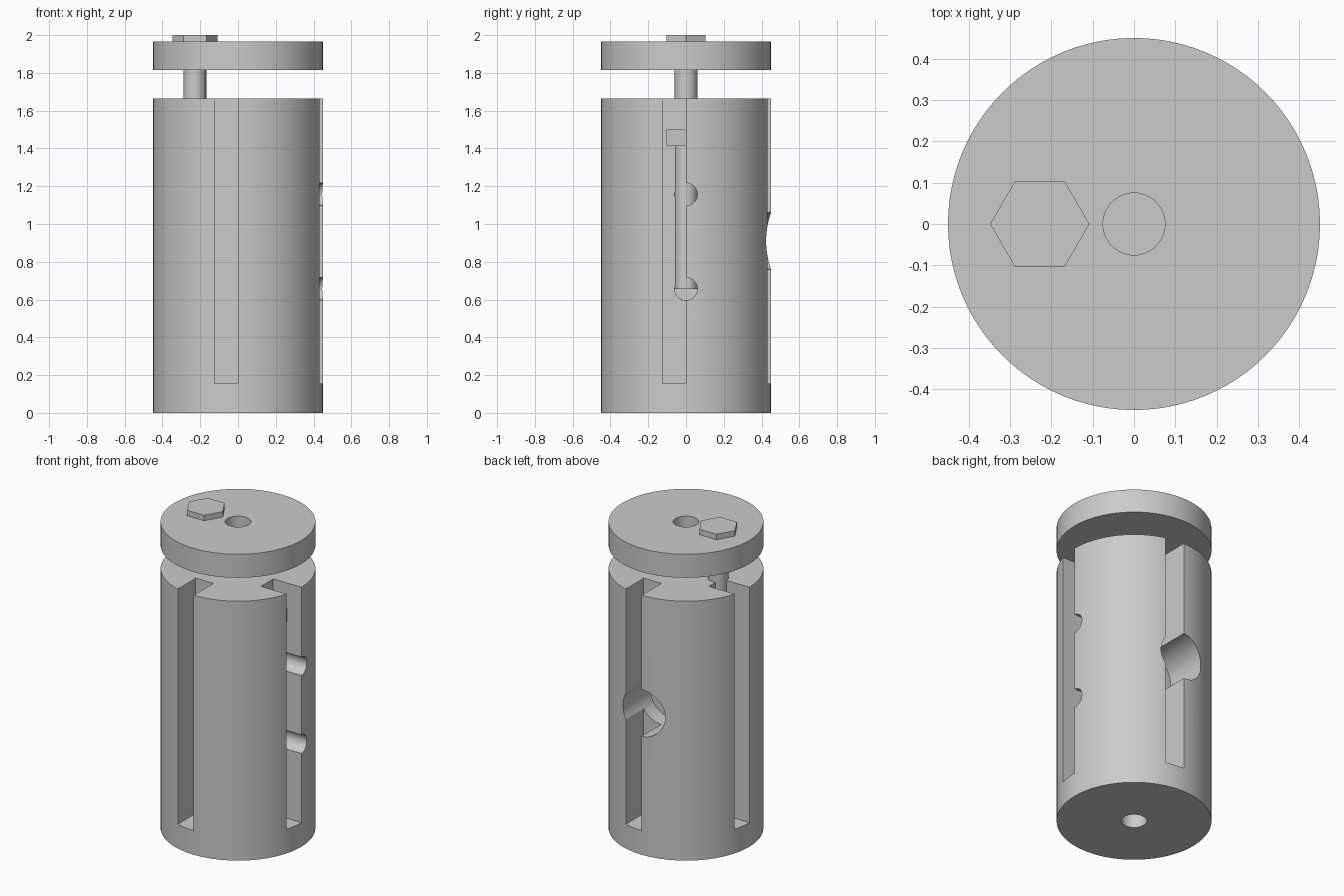
import bpy, math

if "Cube" in bpy.data.objects:
    bpy.data.objects.remove(bpy.data.objects["Cube"])

grey = bpy.data.materials.new("plain grey")
grey.diffuse_color = (0.6, 0.6, 0.6, 1)
grey.use_nodes = True
grey.node_tree.nodes["Principled BSDF"].inputs["Base Color"].default_value = grey.diffuse_color


def cylinder(name, r, z0, z1, x=0, y=0, sides=96, turn=0):
    """Upright cylinder between two heights."""
    bpy.ops.mesh.primitive_cylinder_add(vertices=sides, radius=r, depth=z1 - z0,
                                        location=(x, y, (z0 + z1) / 2), rotation=(0, 0, turn))
    ob = bpy.context.object
    ob.name = name
    return ob


def side_hole(r, length, loc, rot):
    """Horizontal drill cutter."""
    bpy.ops.mesh.primitive_cylinder_add(vertices=64, radius=r, depth=length,
                                        location=loc, rotation=rot)
    return bpy.context.object


def cut(target, cutter):
    """Subtract the cutter and remove it."""
    cutter.hide_render = True
    mod = target.modifiers.new("cut", 'BOOLEAN')
    mod.operation = 'DIFFERENCE'
    mod.solver = 'EXACT'
    mod.object = cutter
    bpy.context.view_layer.objects.active = target
    bpy.ops.object.modifier_apply(modifier=mod.name)
    bpy.data.objects.remove(cutter, do_unlink=True)


def finish(ob):
    ob.data.materials.clear()
    ob.data.materials.append(grey)
    bpy.ops.object.select_all(action='DESELECT')
    ob.select_set(True)
    bpy.context.view_layer.objects.active = ob
    bpy.ops.object.shade_smooth_by_angle(angle=math.radians(30))


# Body with four offset slots, open at the top
body = cylinder("slotted_body", 0.45, 0, 1.664)
for i in range(4):
    a = i * math.pi / 2
    cx, cy = -0.0625, -0.425
    bpy.ops.mesh.primitive_cube_add(
        size=1, rotation=(0, 0, a),
        location=(cx * math.cos(a) - cy * math.sin(a),
                  cx * math.sin(a) + cy * math.cos(a), 0.975))
    slot = bpy.context.object
    slot.scale = (0.125, 0.35, 1.64)
    bpy.context.view_layer.update()
    cut(body, slot)

# Two pin holes on the right, one large hole at the back, bore from below
for z in (0.657, 1.157):
    cut(body, side_hole(0.06, 0.4, (0.35, 0, z), (0, math.pi / 2, 0)))
cut(body, side_hole(0.15, 0.4, (0, 0.35, 0.91), (math.pi / 2, 0, 0)))
cut(body, cylinder("bore", 0.075, -0.1, 0.5, sides=48))
finish(body)

# Lid with centre hole
lid = cylinder("lid", 0.45, 1.814, 1.965)
cut(lid, cylinder("lid_bore", 0.075, 1.7, 2.1, sides=48))
finish(lid)

# Hex bolts: one through the lid, one buried beside the right slot
for name, x, top in (("lid_bolt", -0.228, 2.0), ("body_bolt", 0.228, 1.5)):
    shank = cylinder("shank", 0.06, top - 0.843, top - 0.08, x=x, sides=48)
    head = cylinder(name, 0.12, top - 0.086, top, x=x, sides=6, turn=math.pi / 2)
    shank.select_set(True)
    head.select_set(True)
    bpy.context.view_layer.objects.active = head
    bpy.ops.object.join()
    finish(head)
